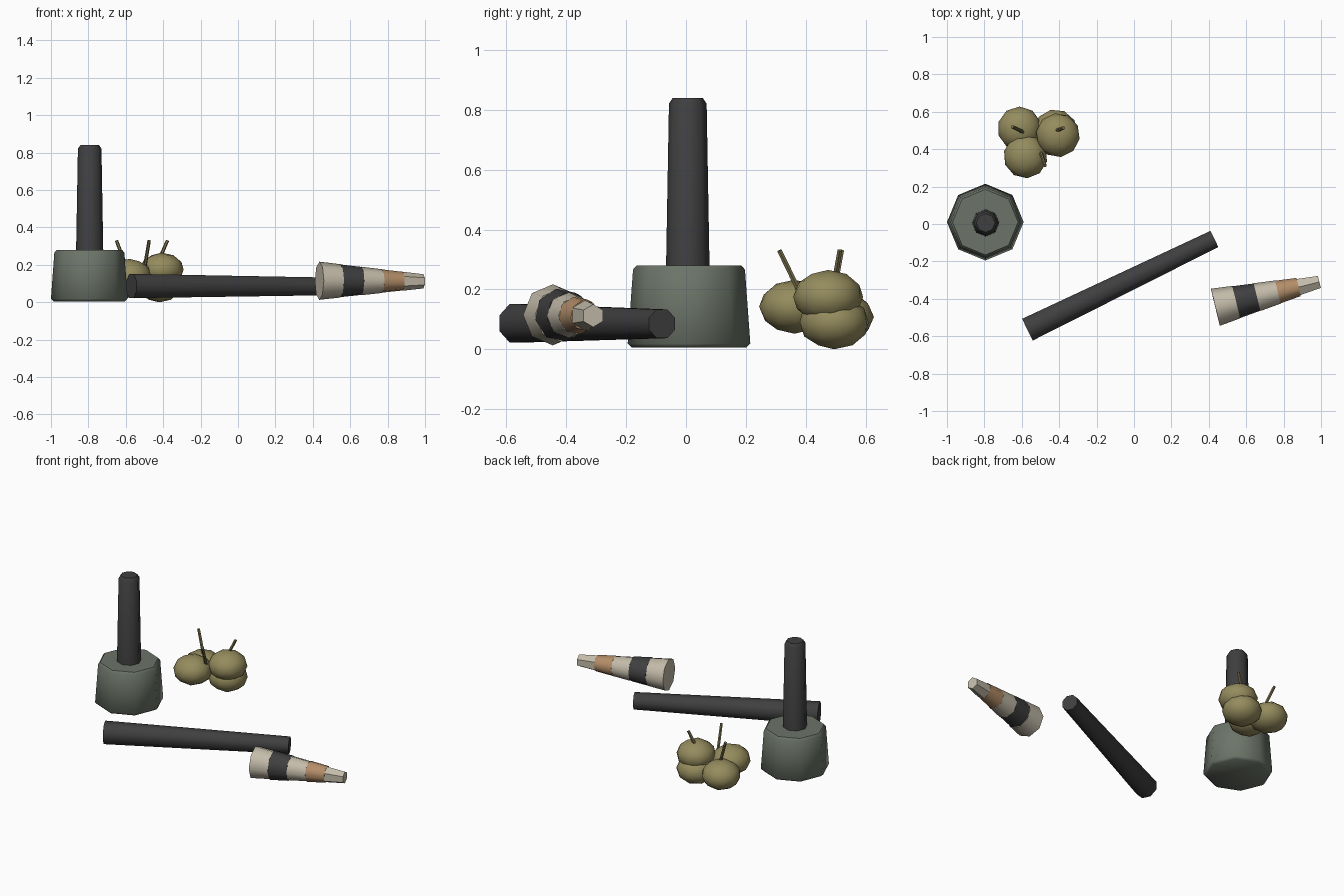
import bpy, bmesh, math
from mathutils import Vector, Matrix

cube = bpy.data.objects.get("Cube")
if cube:
    bpy.data.objects.remove(cube, do_unlink=True)


def material(name, rgb):
    m = bpy.data.materials.new(name)
    m.use_nodes = True
    m.diffuse_color = (*rgb, 1)
    m.node_tree.nodes["Principled BSDF"].inputs["Base Color"].default_value = (*rgb, 1)
    return m


CHARCOAL = material("charcoal", (0.05, 0.05, 0.052))
STONE = material("green_grey_stone", (0.15, 0.175, 0.14))
CREAM = material("cream", (0.55, 0.50, 0.40))
TAN = material("tan", (0.46, 0.27, 0.14))
OLIVE = material("olive", (0.30, 0.26, 0.11))
STEM = material("stem_brown", (0.20, 0.17, 0.08))


def finish(name, bm, mat, angle=50):
    bmesh.ops.recalc_face_normals(bm, faces=bm.faces)
    me = bpy.data.meshes.new(name)
    bm.to_mesh(me)
    bm.free()
    me.materials.append(mat)
    ob = bpy.data.objects.new(name, me)
    bpy.context.collection.objects.link(ob)
    bpy.ops.object.select_all(action="DESELECT")
    ob.select_set(True)
    bpy.context.view_layer.objects.active = ob
    bpy.ops.object.shade_smooth_by_angle(angle=math.radians(angle))
    return ob


def turned(name, start, end, profile, sides, mat, turn=0.0, angle=50):
    """Turn a (fraction along axis, radius) profile around the line start-end."""
    start, end = Vector(start), Vector(end)
    axis = end - start
    w = axis.normalized()
    u = Vector((0, 0, 1)) if abs(w.z) < 0.8 else Vector((1, 0, 0))
    u = (u - w * u.dot(w)).normalized()
    v = w.cross(u)
    bm = bmesh.new()
    rings = []
    for t, r in profile:
        ring = []
        for i in range(sides):
            a = math.tau * (i + turn) / sides
            ring.append(bm.verts.new(start + axis * t + (u * math.cos(a) + v * math.sin(a)) * r))
        rings.append(ring)
    for low, high in zip(rings, rings[1:]):
        for i in range(sides):
            j = (i + 1) % sides
            bm.faces.new((low[i], low[j], high[j], high[i]))
    bm.faces.new(rings[0][::-1])
    bm.faces.new(rings[-1])
    return finish(name, bm, mat, angle)


# Mortar with upright pestle
turned("mortar", (-0.795, 0.01, 0.005), (-0.795, 0.01, 0.28),
       [(0, 0.19), (0.05, 0.205), (0.95, 0.187), (1, 0.175)], 8, STONE)
turned("pestle", (-0.793, 0.006, 0.2), (-0.793, 0.006, 0.84),
       [(0, 0.074), (0.97, 0.063), (1, 0.05)], 8, CHARCOAL)

# Loose tapered rod
turned("rod", (-0.57, -0.565, 0.087), (0.43, -0.08, 0.085),
       [(0, 0.07), (1, 0.052)], 8, CHARCOAL, 0.5)

# Banded cone made of five stacked sections
tail, tip = Vector((0.435, -0.445, 0.115)), Vector((0.991, -0.31, 0.112))
bands = [("cone_base", CREAM, 8), ("cone_dark_band", CHARCOAL, 8), ("cone_middle", CREAM, 8),
         ("cone_tan_band", TAN, 8), ("cone_tip", CREAM, 6)]
for k, (name, mat, sides) in enumerate(bands):
    r0, r1 = (0.102 - 0.0128 * (k + s) for s in (0, 1))
    turned(name, tail.lerp(tip, k / 5), tail.lerp(tip, (k + 1) / 5),
           [(0, r0), (1, r1)], sides, mat, 0.25 * (k % 2), 50 if sides > 6 else 30)

# Pile of flattened fruits
fruits = {"fruit_back": (-0.612, 0.51, 0.108), "fruit_front": (-0.58, 0.362, 0.142),
          "fruit_top": (-0.407, 0.475, 0.175), "fruit_bottom": (-0.42, 0.495, 0.09)}
for k, (name, pos) in enumerate(fruits.items()):
    bm = bmesh.new()
    bmesh.ops.create_icosphere(bm, subdivisions=2, radius=1)
    place = Matrix.Translation(pos) @ Matrix.Diagonal((0.118, 0.118, 0.09, 1))
    bmesh.ops.transform(bm, matrix=place @ Matrix.Rotation(k * 0.7, 4, "Z"), verts=bm.verts)
    finish(name, bm, OLIVE, 60)

# Leaning stems
stems = {"stem_back": ((-0.59, 0.49, 0.17), (-0.65, 0.52, 0.33)),
         "stem_front": ((-0.505, 0.40, 0.15), (-0.475, 0.312, 0.33)),
         "stem_top": ((-0.425, 0.495, 0.22), (-0.377, 0.514, 0.33))}
for name, (a, b) in stems.items():
    turned(name, a, b, [(0, 0.01), (1, 0.009)], 6, STEM)
